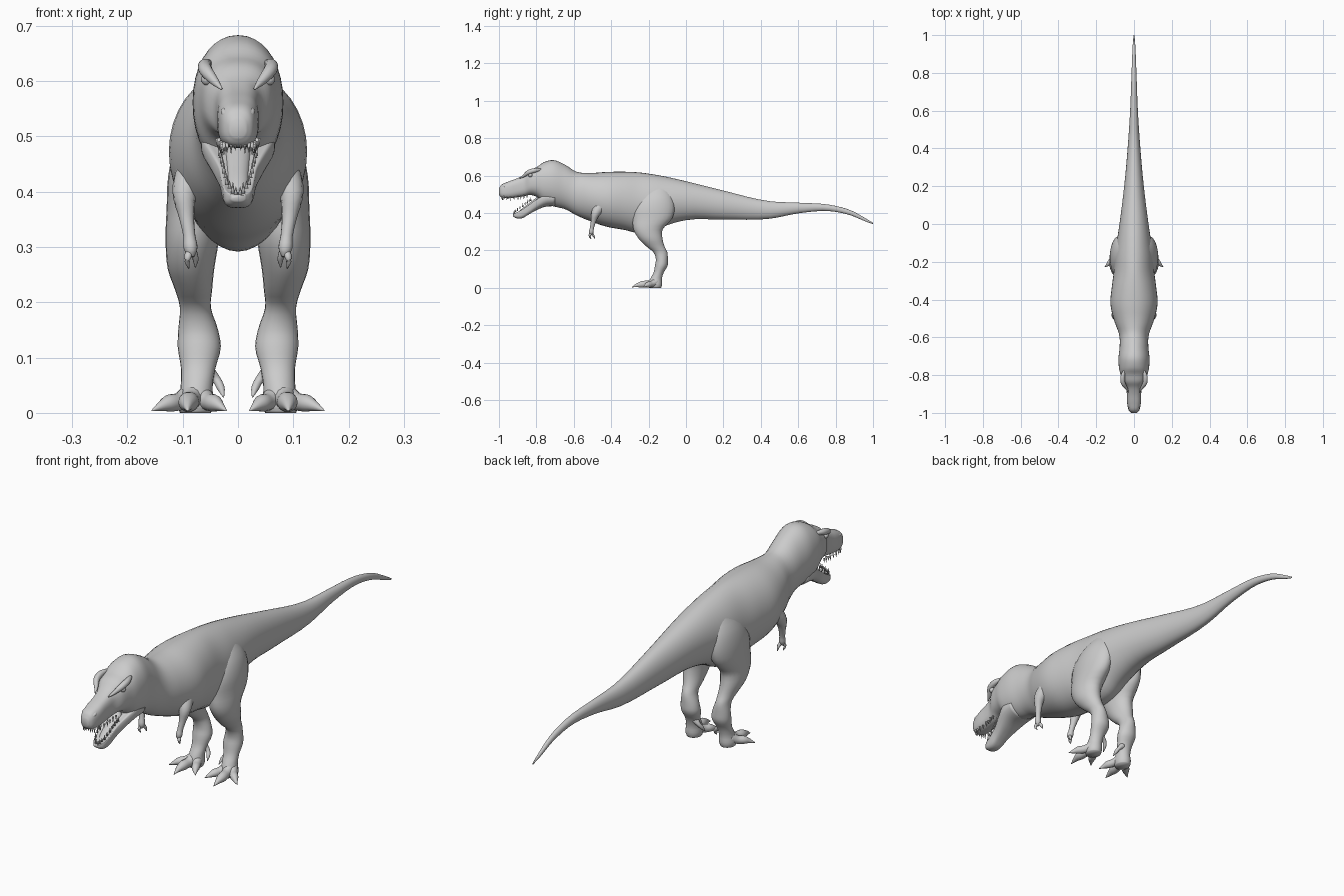
import bpy, bmesh, math
from mathutils import Vector, Matrix

skin_mat = bpy.data.materials.new("plain_grey")
skin_mat.diffuse_color = (0.6, 0.6, 0.6, 1)


def smooth_path(pts, k):
    """Hermite interpolation of station tuples, spaced by their first three values."""
    p = [Vector(q) for q in pts]
    d = [max((Vector(b[:3]) - Vector(a[:3])).length, 1e-5) for a, b in zip(pts, pts[1:])]
    s = [(b - a) / h for a, b, h in zip(p, p[1:], d)]
    t = [s[0]] + [(s[i] * d[i + 1] + s[i + 1] * d[i]) / (d[i] + d[i + 1])
                  for i in range(len(s) - 1)] + [s[-1]]
    out = []
    for i, h in enumerate(d):
        for j in range(k):
            u = j / k
            out.append(p[i] * (2*u**3 - 3*u*u + 1) + t[i] * (h * (u**3 - 2*u*u + u))
                       + p[i+1] * (3*u*u - 2*u**3) + t[i+1] * (h * (u**3 - u*u)))
    return out + [p[-1]]


def finish(name, bm, mirror=False, smooth=True):
    bmesh.ops.recalc_face_normals(bm, faces=bm.faces)
    me = bpy.data.meshes.new(name)
    bm.to_mesh(me)
    bm.free()
    me.materials.append(skin_mat)
    for f in me.polygons:
        f.use_smooth = smooth
    ob = bpy.data.objects.new(name, me)
    bpy.context.collection.objects.link(ob)
    if mirror:
        m = ob.modifiers.new("mirror", 'MIRROR')
        m.use_mirror_merge = False
    return ob


def add_rings(bm, rings):
    vs = [[bm.verts.new(c) for c in r] for r in rings]
    n = len(vs[0])
    for a, b in zip(vs, vs[1:]):
        for i in range(n):
            bm.faces.new((a[i], a[(i+1) % n], b[(i+1) % n], b[i]))
    bm.faces.new(vs[0])
    bm.faces.new(vs[-1])


def body_loft(name, stations, k=4, seg=36, dip=0.0):
    """Stations are (y, top, bottom, half width, roundness); dip hollows the top."""
    rings = []
    for y, top, bot, w, n in smooth_path(stations, k):
        ring, h = [], (top - bot) / 2
        for i in range(seg):
            a = 2 * math.pi * i / seg
            c, s = math.cos(a), math.sin(a)
            x = math.copysign(abs(c) ** (2 / n), c)
            z = math.copysign(abs(s) ** (2 / n), s)
            low = dip * (1 - x**4) * 2 * h if s > 0.01 else 0
            ring.append((w * x, y, (top + bot) / 2 + h * z - low))
        rings.append(ring)
    bm = bmesh.new()
    add_rings(bm, rings)
    return finish(name, bm)


def tubes(name, paths, k=4, seg=14):
    """Mirrored round limbs; each path point is (x, y, z, radius)."""
    bm = bmesh.new()
    for pts in paths:
        c = smooth_path(pts, k)
        rings = []
        for i, q in enumerate(c):
            d = (c[min(i+1, len(c)-1)] - c[max(i-1, 0)]).to_3d()
            rot = d.to_track_quat('Z', 'Y')
            r = max(q[3], 0.0008)
            ring = []
            for j in range(seg):
                a = 2 * math.pi * j / seg
                v = q.to_3d() + rot @ Vector((r * math.cos(a), r * math.sin(a), 0))
                v.z = max(v.z, 0.0)
                ring.append(v)
            rings.append(ring)
        add_rings(bm, rings)
    return finish(name, bm, True)


# skull, neck, trunk and tail in one skin
body_loft("body", [
    (-1.0, .53, .498, .014, 2.4), (-.988, .55, .484, .027, 2.6), (-.95, .568, .479, .036, 2.8),
    (-.90, .587, .485, .038, 2.8), (-.865, .606, .49, .043, 2.6), (-.835, .63, .497, .06, 2.5),
    (-.80, .645, .488, .07, 2.4), (-.76, .672, .452, .08, 2.2), (-.71, .683, .436, .082, 2.1),
    (-.65, .66, .422, .076, 2), (-.58, .619, .385, .08, 2), (-.52, .614, .36, .102, 2),
    (-.42, .62, .326, .125, 2), (-.33, .621, .31, .117, 2), (-.25, .617, .292, .107, 1.9),
    (-.17, .606, .30, .103, 1.9), (-.10, .593, .335, .092, 1.9), (0, .57, .362, .077, 2),
    (.2, .52, .365, .052, 2), (.45, .463, .37, .03, 2), (.61, .455, .40, .02, 2),
    (.77, .444, .41, .014, 2), (.88, .415, .388, .01, 2), (.96, .372, .355, .006, 2),
    (1.0, .348, .341, .002, 2)])

# open lower jaw with a hollow top, and the tongue inside
body_loft("lower_jaw", [
    (-.926, .398, .383, .012, 3), (-.912, .412, .374, .023, 3), (-.88, .436, .371, .029, 3),
    (-.84, .466, .393, .035, 3), (-.80, .50, .415, .05, 2.6), (-.75, .53, .434, .066, 2.3),
    (-.70, .52, .437, .066, 2)], dip=.35)
body_loft("tongue", [
    (-.90, .402, .394, .008, 2), (-.885, .417, .395, .015, 2), (-.84, .452, .42, .02, 2),
    (-.79, .49, .45, .024, 2)], seg=16)

# brow ridges, eyes and nostril rims
tubes("brow_ridge", [[(.052, -.775, .633, .006), (.06, -.81, .628, .012),
                      (.058, -.84, .619, .012), (.04, -.87, .597, .007), (.03, -.89, .586, .002)]])
tubes("nostril_rim", [[(.018, -.988, .534, .003), (.024, -.972, .543, .007),
                       (.023, -.95, .551, .003)]])
bm = bmesh.new()
bmesh.ops.create_uvsphere(bm, u_segments=16, v_segments=10, radius=.011,
                          matrix=Matrix.Translation((.056, -.832, .603)))
finish("eye", bm, True)


# teeth along both jaws
def teeth(name, rim, count, length, up):
    bm = bmesh.new()
    row = smooth_path(rim, 12)
    for i in range(count):
        c = row[round(i * (len(row) - 1) / (count - 1))]
        size = length * (1 if i % 2 else .7)
        spin = Matrix() if up else Matrix.Rotation(math.pi, 4, 'X')
        bmesh.ops.create_cone(bm, cap_ends=True, segments=6, radius1=.0042, radius2=.0005,
                              depth=size, matrix=Matrix.Translation(c) @ spin)
    finish(name, bm, True)


teeth("upper_teeth", [(.005, -.985, .483), (.022, -.978, .479), (.029, -.94, .477),
                      (.032, -.89, .481), (.037, -.85, .488)], 11, .024, False)
teeth("lower_teeth", [(.004, -.92, .402), (.016, -.91, .414), (.024, -.88, .437),
                      (.029, -.85, .46), (.033, -.83, .474)], 10, .02, True)

# legs: stacked level ellipses (z, x, y, half width, half depth)
bm = bmesh.new()
leg = [(.55, .045, -.15, .025, .045), (.49, .06, -.16, .05, .09), (.43, .073, -.172, .053, .112),
       (.37, .08, -.18, .049, .105), (.31, .083, -.203, .048, .077), (.26, .085, -.188, .042, .063),
       (.22, .08, -.162, .033, .048), (.19, .077, -.137, .028, .037), (.15, .072, -.129, .036, .032),
       (.12, .07, -.132, .039, .034), (.08, .072, -.147, .031, .027), (.045, .075, -.161, .029, .032),
       (.012, .077, -.165, .032, .036), (0, .077, -.165, .028, .032)]
add_rings(bm, [[(x + rx * math.cos(a), y + ry * math.sin(a), z)
                for a in (2 * math.pi * i / 24 for i in range(24))]
               for z, x, y, rx, ry in smooth_path(leg, 3)])
finish("leg", bm, True)

# three spread toes with claws, and a small raised inner claw
tubes("toes", [
    [(.08, -.165, .035, .024), (.086, -.20, .022, .018), (.09, -.235, .019, .018),
     (.091, -.26, .014, .011), (.091, -.289, .004, .001)],
    [(.085, -.16, .032, .022), (.108, -.185, .02, .016), (.126, -.203, .017, .015),
     (.139, -.215, .012, .009), (.156, -.228, .004, .001)],
    [(.07, -.165, .032, .022), (.053, -.195, .02, .016), (.042, -.217, .017, .015),
     (.033, -.232, .012, .009), (.021, -.248, .004, .001)],
    [(.055, -.14, .075, .014), (.039, -.14, .06, .008), (.031, -.15, .045, .007),
     (.026, -.163, .028, .001)]])

# short arms with two fingers
tubes("arm", [[(.08, -.46, .435, .034), (.096, -.485, .395, .023), (.093, -.495, .355, .014),
               (.088, -.503, .32, .011), (.085, -.508, .292, .011), (.084, -.509, .282, .005)]])
tubes("fingers", [
    [(.086, -.507, .295, .007), (.092, -.515, .278, .006), (.089, -.507, .261, .001)],
    [(.083, -.505, .295, .007), (.077, -.495, .28, .006), (.077, -.487, .263, .001)]], seg=8)
